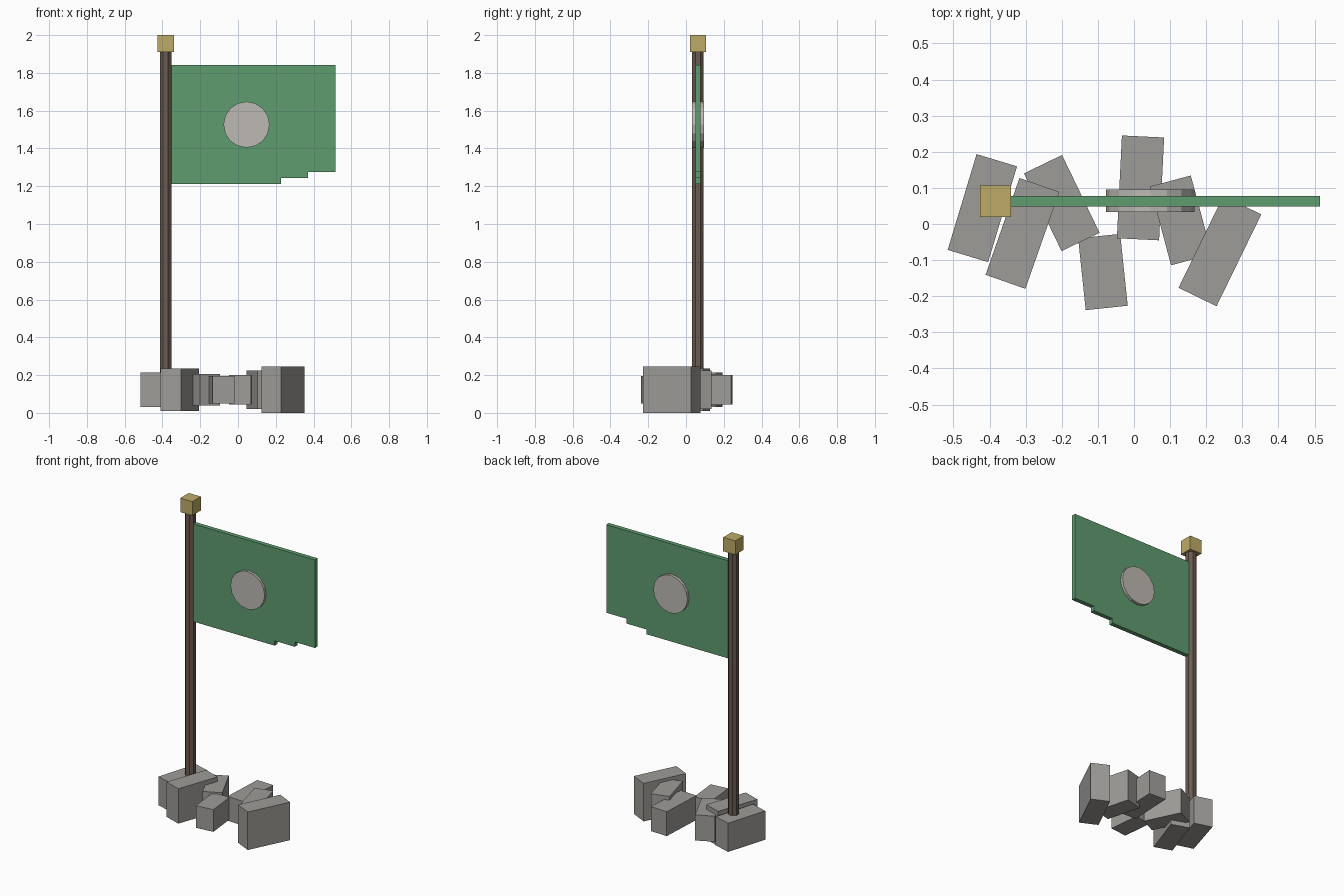
import bpy, bmesh, math
from mathutils import Matrix

if "Cube" in bpy.data.objects:
    bpy.data.objects.remove(bpy.data.objects["Cube"])


def srgb(r, g, b):
    return tuple(((c / 255 + 0.055) / 1.055) ** 2.4 for c in (r, g, b)) + (1.0,)


def material(name, *rgb):
    m = bpy.data.materials.new(name)
    m.diffuse_color = srgb(*rgb)
    m.use_nodes = True
    m.node_tree.nodes["Principled BSDF"].inputs["Base Color"].default_value = m.diffuse_color
    return m


STONE = material("stone_grey", 158, 156, 152)
WOOD = material("dark_wood", 107, 91, 80)
CLOTH = material("green_cloth", 95, 156, 112)
GOLD = material("dull_gold", 190, 171, 103)
PALE = material("pale_grey", 189, 186, 180)


def add(name, bm, mat):
    bmesh.ops.recalc_face_normals(bm, faces=bm.faces)
    me = bpy.data.meshes.new(name)
    bm.to_mesh(me)
    bm.free()
    me.materials.append(mat)
    ob = bpy.data.objects.new(name, me)
    bpy.context.collection.objects.link(ob)
    return ob


def box(name, center, size, mat, turn=0):
    bm = bmesh.new()
    bmesh.ops.create_cube(bm, size=1, matrix=Matrix.Diagonal((*size, 1)))
    ob = add(name, bm, mat)
    ob.location = center
    ob.rotation_euler.z = math.radians(turn)
    return ob


def cylinder(name, center, radius, depth, sides, mat, rotation):
    bm = bmesh.new()
    bmesh.ops.create_cone(bm, cap_ends=True, segments=sides, radius1=radius,
                          radius2=radius, depth=depth, matrix=rotation)
    ob = add(name, bm, mat)
    ob.location = center
    return ob


# Row of rubble stones: x, y, length, height, turn in degrees
stones = [
    (-0.42, 0.044, 0.277, 0.185, -16.8),
    (-0.309, -0.026, 0.284, 0.225, -19.3),
    (-0.20, 0.058, 0.239, 0.165, 25.8),
    (-0.086, -0.133, 0.20, 0.143, 6),
    (0.018, 0.10, 0.285, 0.157, -2.8),
    (0.13, 0.01, 0.226, 0.205, 15),
    (0.238, -0.075, 0.283, 0.245, -26),
]
for i, (x, y, length, height, turn) in enumerate(stones):
    box(f"stone_{i + 1}", (x, y, 0.1225), (0.117, length, height), STONE, turn)

# Eight-sided pole with a square cap
PX, PY = -0.383, 0.063
cylinder("pole", (PX, PY, 1.005), 0.0335, 1.81, 8, WOOD,
         Matrix.Rotation(math.pi / 8, 4, "Z"))
box("pole_cap", (PX, PY, 1.955), (0.086, 0.086, 0.09), GOLD)

# Flag: stepped outline pushed through its thickness
outline = [(-0.36, 1.842), (-0.36, 1.212), (0.227, 1.212), (0.227, 1.243),
           (0.371, 1.243), (0.371, 1.274), (0.515, 1.274), (0.515, 1.842)]
bm = bmesh.new()
face = bm.faces.new([bm.verts.new((x, PY - 0.014, z)) for x, z in outline])
new = bmesh.ops.extrude_face_region(bm, geom=[face])["geom"]
bmesh.ops.translate(bm, vec=(0, 0.028, 0),
                    verts=[g for g in new if isinstance(g, bmesh.types.BMVert)])
add("flag", bm, CLOTH)

# Round emblem passing through the flag
cylinder("flag_disc", (0.045, PY + 0.001, 1.526), 0.122, 0.062, 16, PALE,
         Matrix.Rotation(math.pi / 2, 4, "X"))
